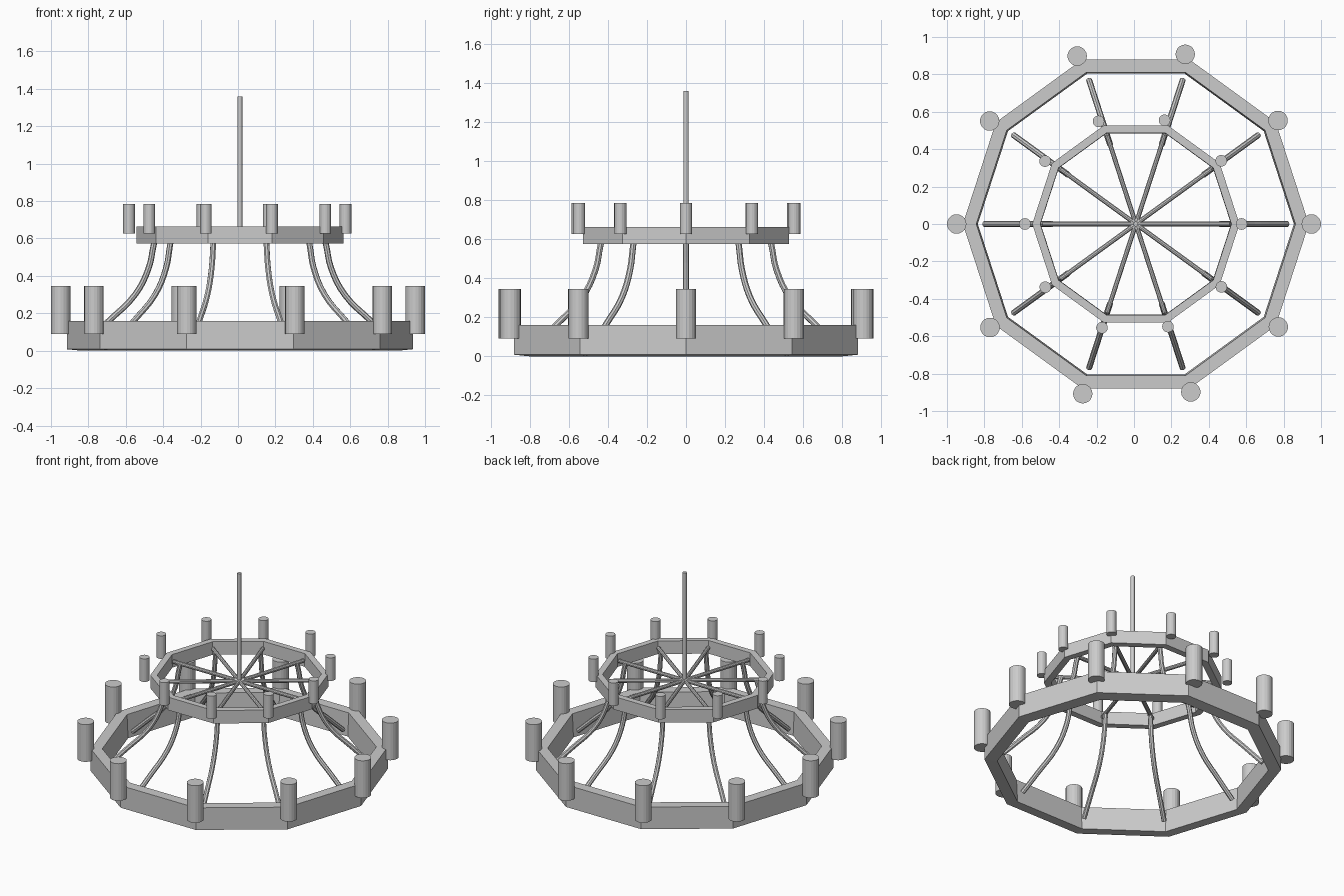
import bpy, bmesh
from math import cos, sin, pi, radians
from mathutils import Vector

if "Cube" in bpy.data.objects:
    bpy.data.objects.remove(bpy.data.objects["Cube"])

CX = 0.01   # axis of the metal frame
N = 10


def finish(bm, name):
    bmesh.ops.recalc_face_normals(bm, faces=bm.faces)
    me = bpy.data.meshes.new(name)
    bm.to_mesh(me)
    bm.free()
    ob = bpy.data.objects.new(name, me)
    bpy.context.collection.objects.link(ob)
    return ob


def ring(name, profile):
    """Ten-sided ring swept from a closed (radius, z) section."""
    bm = bmesh.new()
    loops = [[bm.verts.new((CX + r * cos(2 * pi * i / N), r * sin(2 * pi * i / N), z))
              for r, z in profile] for i in range(N)]
    m = len(profile)
    for i in range(N):
        a, b = loops[i], loops[(i + 1) % N]
        for j in range(m):
            k = (j + 1) % m
            bm.faces.new((a[j], b[j], b[k], a[k]))
    return finish(bm, name)


def rod(name, p, q, r, sides):
    p, q = Vector(p), Vector(q)
    d = q - p
    bpy.ops.mesh.primitive_cylinder_add(vertices=sides, radius=r, depth=d.length,
                                        location=(p + q) / 2,
                                        rotation=d.to_track_quat('Z', 'Y').to_euler())
    bpy.context.object.name = name


# two decagonal rings
ring("lower_ring", [(0.925, 0.008), (0.925, 0.16), (0.853, 0.16), (0.845, 0.0)])
ring("upper_ring", [(0.554, 0.574), (0.554, 0.663), (0.511, 0.663), (0.509, 0.574)])

# hanging pole
rod("hanging_pole", (CX, 0, 0.605), (CX, 0, 1.36), 0.013, 12)

# candles stand just outside the ring corners
half = [0, 35.7, 73.2, 108.7, 144.5]
for i, deg in enumerate(half + [d + 180 for d in half]):
    c, s = cos(radians(deg)), sin(radians(deg))
    rod(f"lower_candle_{i}", (0.948 * c, 0.948 * s, 0.09),
        (0.948 * c, 0.948 * s, 0.345), 0.052, 20)
    rod(f"upper_candle_{i}", (0.579 * c - 0.004, 0.579 * s, 0.626),
        (0.579 * c - 0.004, 0.579 * s, 0.784), 0.031, 20)

# curved arms joining the rings, and spokes of the upper ring
path = [(0.447, 0.62), (0.46, 0.57), (0.487, 0.444), (0.56, 0.30), (0.70, 0.16), (0.81, 0.055)]
for i in range(N):
    c, s = cos(2 * pi * i / N), sin(2 * pi * i / N)
    cu = bpy.data.curves.new(f"arm_{i}", 'CURVE')
    cu.dimensions = '3D'
    cu.bevel_depth = 0.016
    cu.bevel_resolution = 2
    cu.resolution_u = 4
    cu.use_fill_caps = True
    sp = cu.splines.new('BEZIER')
    sp.use_smooth = False
    sp.bezier_points.add(len(path) - 1)
    for bp, (r, z) in zip(sp.bezier_points, path):
        bp.co = (CX + r * c, r * s, z)
        bp.handle_left_type = bp.handle_right_type = 'AUTO'
    bpy.context.collection.objects.link(bpy.data.objects.new(f"arm_{i}", cu))
    rod(f"spoke_{i}", (CX, 0, 0.618), (CX + 0.5 * c, 0.5 * s, 0.618), 0.013, 10)
